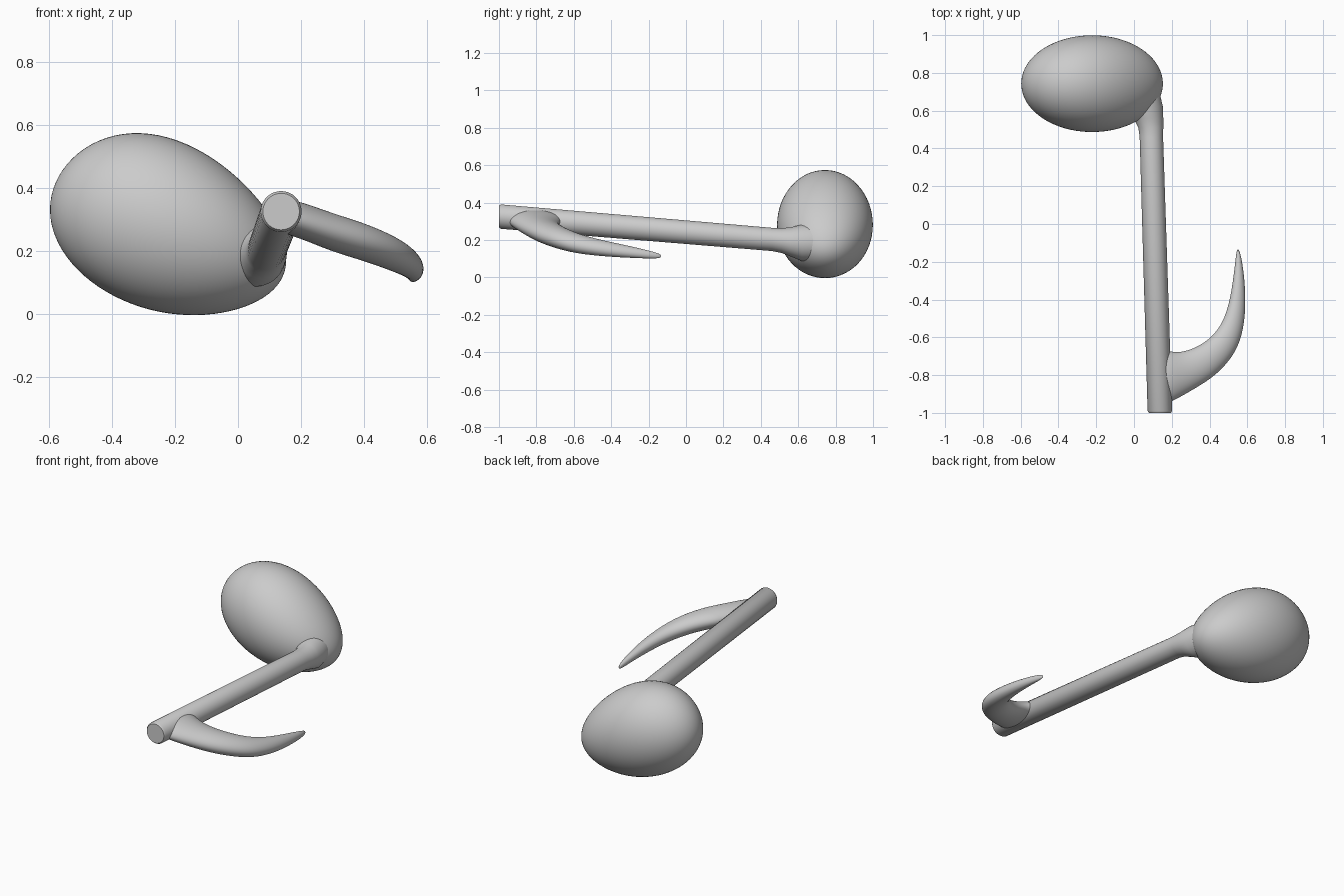
import bpy, bmesh
from math import sin, cos, pi
from mathutils import Vector

if "Cube" in bpy.data.objects:
    bpy.data.objects.remove(bpy.data.objects["Cube"])


def finish(name, bm):
    bmesh.ops.recalc_face_normals(bm, faces=bm.faces[:])
    mesh = bpy.data.meshes.new(name)
    bm.to_mesh(mesh)
    bm.free()
    obj = bpy.data.objects.new(name, mesh)
    bpy.context.collection.objects.link(obj)
    bpy.ops.object.select_all(action='DESELECT')
    obj.select_set(True)
    bpy.context.view_layer.objects.active = obj
    bpy.ops.object.shade_smooth_by_angle(angle=0.8)
    return obj


def loft(name, sections, sides):
    """Skin elliptical sections given as (centre, half axis a, half axis b)."""
    bm = bmesh.new()
    rings = []
    for c, a, b in sections:
        angles = [2 * pi * i / sides for i in range(sides)]
        rings.append([bm.verts.new(c + a * cos(t) + b * sin(t)) for t in angles])
    for r, s in zip(rings, rings[1:]):
        for i in range(sides):
            j = (i + 1) % sides
            bm.faces.new((r[i], r[j], s[j], s[i]))
    bm.faces.new(rings[0])
    bm.faces.new(rings[-1])
    return finish(name, bm)


# Egg-shaped note head: a sphere tapered and drooped toward the stem
bm = bmesh.new()
bmesh.ops.create_uvsphere(bm, u_segments=64, v_segments=40, radius=1)
for v in bm.verts:
    w, s, u = v.co
    v.co = (-0.222 + 0.375 * u,
            0.743 + 0.256 * s,
            0.281 - 0.08 * u - 0.03 * u * u + w * (0.279 - 0.025 * u - 0.02 * u * u))
finish("note_head", bm)

# Straight stem, flaring where it runs into the head: x, y, z, radius
stem = [(0.137, -1.0, 0.325, 0.058), (0.137, -0.99, 0.325, 0.065),
        (0.092, 0.46, 0.203, 0.062), (0.089, 0.51, 0.197, 0.066),
        (0.077, 0.56, 0.190, 0.078), (0.055, 0.62, 0.185, 0.098),
        (0.035, 0.70, 0.185, 0.100)]
loft("stem", [(Vector((x, y, z)), Vector((r, 0, 0)), Vector((0, 0, r)))
              for x, y, z, r in stem], 40)

# Curved flag: outer x, y, inner x, y, centre z, half height
flag = [(0.13, -0.97, 0.13, -0.65, 0.310, 0.052),
        (0.18, -0.95, 0.18, -0.67, 0.303, 0.058),
        (0.23, -0.925, 0.22, -0.68, 0.288, 0.060),
        (0.33, -0.868, 0.28, -0.672, 0.257, 0.061),
        (0.43, -0.805, 0.36, -0.638, 0.230, 0.060),
        (0.515, -0.715, 0.43, -0.58, 0.200, 0.056),
        (0.565, -0.62, 0.48, -0.50, 0.175, 0.050),
        (0.588, -0.50, 0.51, -0.39, 0.155, 0.042),
        (0.591, -0.38, 0.525, -0.29, 0.140, 0.034),
        (0.582, -0.26, 0.535, -0.21, 0.127, 0.025),
        (0.567, -0.17, 0.541, -0.155, 0.117, 0.017),
        (0.556, -0.135, 0.547, -0.131, 0.114, 0.008)]
sections = []
for ox, oy, ix, iy, z, h in flag:
    outer, inner = Vector((ox, oy, z)), Vector((ix, iy, z))
    sections.append(((outer + inner) / 2, (outer - inner) / 2, Vector((0, 0, h))))
flag_obj = loft("flag", sections, 24)
smooth = flag_obj.modifiers.new("smooth", 'SUBSURF')
smooth.levels = smooth.render_levels = 2
